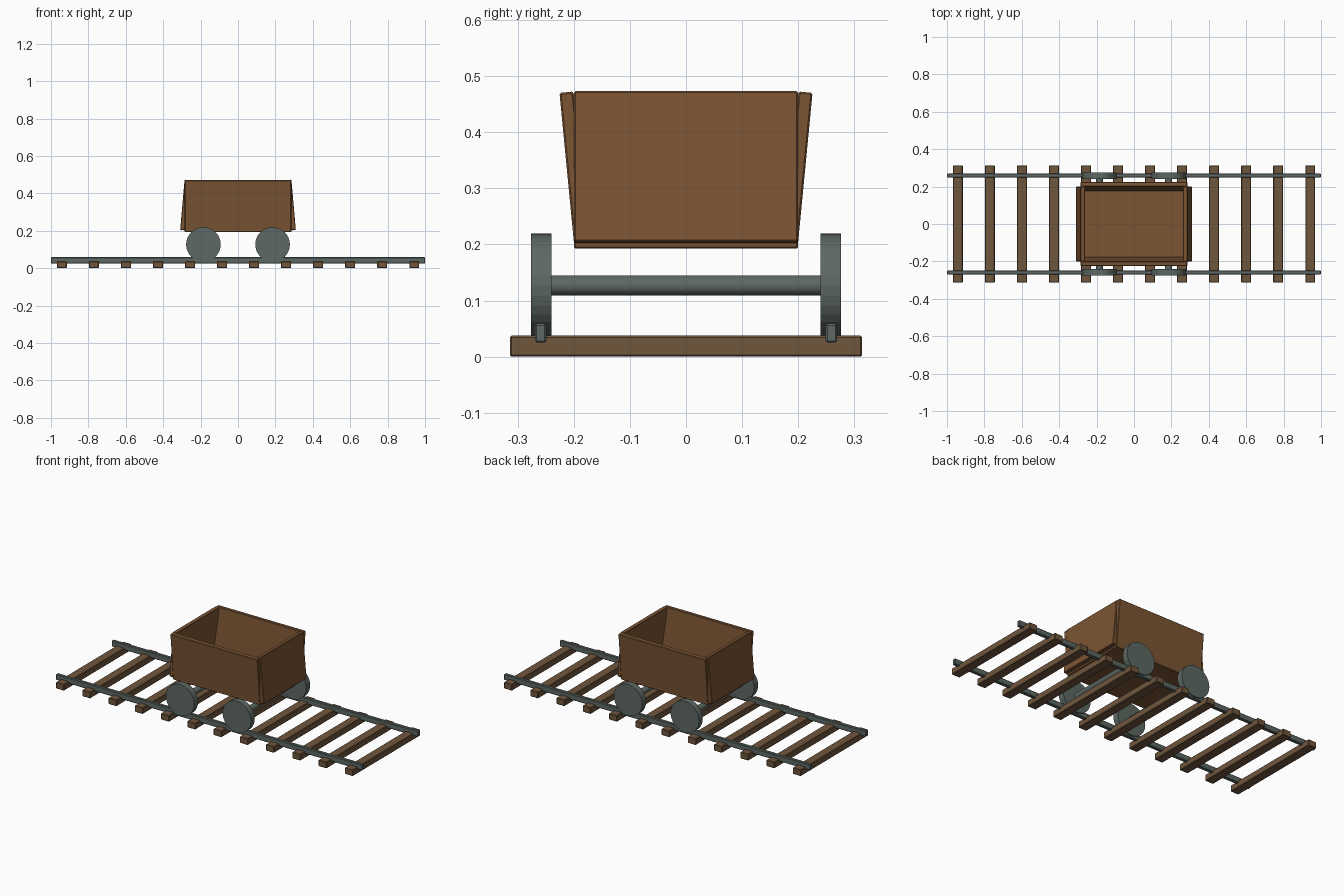
import bpy
from math import radians

if "Cube" in bpy.data.objects:
    bpy.data.objects.remove(bpy.data.objects["Cube"])


def material(name, rgb):
    m = bpy.data.materials.new(name)
    m.diffuse_color = (*rgb, 1)
    m.use_nodes = True
    m.node_tree.nodes["Principled BSDF"].inputs["Base Color"].default_value = m.diffuse_color
    return m


CART = material("cart_wood", (0.20, 0.09, 0.034))
TIE = material("tie_wood", (0.16, 0.093, 0.046))
IRON = material("iron", (0.11, 0.14, 0.125))


def box(name, loc, size, mat, rot=(0, 0, 0), bevel=0.003):
    bpy.ops.mesh.primitive_cube_add(size=1, location=loc, rotation=rot)
    o = bpy.context.object
    o.name = name
    o.scale = size
    bpy.ops.object.transform_apply(location=False, rotation=False, scale=True)
    o.data.materials.append(mat)
    b = o.modifiers.new("soft_edges", 'BEVEL')
    b.width = bevel
    b.segments = 1
    return o


def rod(name, loc, radius, length, mat):
    bpy.ops.mesh.primitive_cylinder_add(vertices=32, radius=radius, depth=length,
                                        location=loc, rotation=(radians(90), 0, 0))
    o = bpy.context.object
    o.name = name
    o.data.materials.append(mat)
    return o


# Track: twelve ties and two rails
for i in range(12):
    box(f"tie_{i + 1}", (-0.942 + i * 0.1713, 0, 0.0188), (0.053, 0.628, 0.0375), TIE)
for s, side in ((-1, "front"), (1, "back")):
    box(f"{side}_rail", (0, s * 0.259, 0.042), (2, 0.02, 0.034), IRON)

# Wheel sets
for sx, end in ((-1, "left"), (1, "right")):
    rod(f"{end}_axle", (sx * 0.185, 0, 0.127), 0.018, 0.5, IRON)
    for sy, side in ((-1, "front"), (1, "back")):
        rod(f"{side}_{end}_wheel", (sx * 0.185, sy * 0.258, 0.127), 0.0925, 0.036, IRON)

# Open cart body: floor, outward-leaning sides, inward-leaning ends
box("cart_floor", (0, 0, 0.205), (0.57, 0.4, 0.025), CART)
for s, side in ((-1, "front"), (1, "back")):
    box(f"{side}_side_wall", (0, s * 0.2, 0.336), (0.57, 0.025, 0.272), CART,
        rot=(radians(-5.5 * s), 0, 0))
for s, end in ((-1, "left"), (1, "right")):
    box(f"{end}_end_wall", (s * 0.285, 0, 0.338), (0.025, 0.4, 0.27), CART,
        rot=(0, radians(-5 * s), 0))
